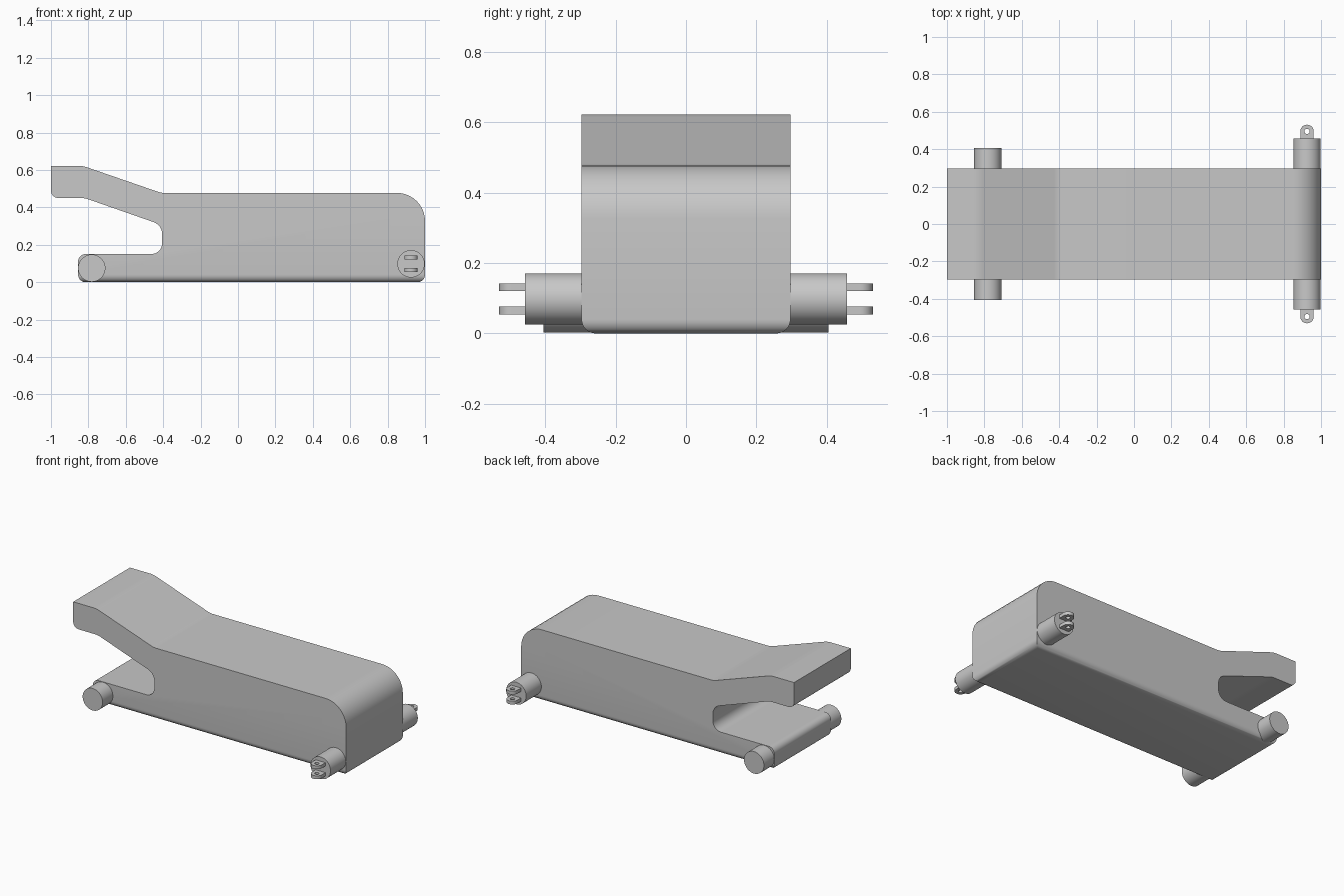
import bpy, bmesh, math
from mathutils import Vector, Matrix

if "Cube" in bpy.data.objects:
    bpy.data.objects.remove(bpy.data.objects["Cube"])

GREY = bpy.data.materials.new("plain_grey")
GREY.use_nodes = True
GREY.diffuse_color = (0.58, 0.58, 0.58, 1)
GREY.node_tree.nodes["Principled BSDF"].inputs["Base Color"].default_value = (0.58, 0.58, 0.58, 1)


def finish(obj):
    obj.data.materials.append(GREY)
    bpy.ops.object.select_all(action="DESELECT")
    obj.select_set(True)
    bpy.context.view_layer.objects.active = obj
    if obj.type == "CURVE":
        bpy.ops.object.convert(target="MESH")
    bpy.ops.object.shade_smooth_by_angle(angle=math.radians(35))


def link(name, data):
    obj = bpy.data.objects.new(name, data)
    bpy.context.collection.objects.link(obj)
    return obj


def bm_object(name, bm):
    mesh = bpy.data.meshes.new(name)
    bm.to_mesh(mesh)
    bm.free()
    finish(link(name, mesh))


def fillet(corners, steps=10):
    """Round each (x, z, radius) corner of a closed outline."""
    pts = [Vector((x, 0, z)) for x, z, r in corners]
    out = []
    for i, p in enumerate(pts):
        r = corners[i][2]
        if r == 0:
            out.append(p)
            continue
        a = (pts[i - 1] - p).normalized()
        b = (pts[(i + 1) % len(pts)] - p).normalized()
        half = a.angle(b) / 2
        centre = p + (a + b).normalized() * r / math.sin(half)
        start = (p + a * r / math.tan(half) - centre).normalized()
        end = (p + b * r / math.tan(half) - centre).normalized()
        out += [centre + r * start.slerp(end, k / steps).normalized()
                for k in range(steps + 1)]
    return out


# Main body: side profile extruded across the width, bottom rim rounded
HALF_WIDTH = 0.297
profile = fillet([
    (-1, 0.622, 0), (-0.83, 0.622, 0.15), (-0.41, 0.477, 0.12),
    (1, 0.477, 0.15), (1, 0, 0), (-0.855, 0, 0), (-0.855, 0.15, 0.04),
    (-0.405, 0.15, 0.06), (-0.405, 0.305, 0.07),
    (-0.82, 0.45, 0.12), (-1, 0.45, 0.04)])
bm = bmesh.new()
face = bm.faces.new([bm.verts.new(p - Vector((0, HALF_WIDTH, 0))) for p in profile])
ext = bmesh.ops.extrude_face_region(bm, geom=[face])
bmesh.ops.translate(bm, vec=(0, 2 * HALF_WIDTH, 0),
                    verts=[v for v in ext["geom"] if isinstance(v, bmesh.types.BMVert)])
bmesh.ops.recalc_face_normals(bm, faces=bm.faces)
rim = [e for e in bm.edges if all(v.co.z < 0.001 for v in e.verts)]
bmesh.ops.bevel(bm, geom=rim, offset=0.04, offset_type="OFFSET",
                segments=6, profile=0.5, affect="EDGES")
bm_object("body", bm)


def side_pin(name, x, z, radius, outer, side):
    inner = 0.2
    bm = bmesh.new()
    bmesh.ops.create_cone(bm, cap_ends=True, segments=48, radius1=radius,
                          radius2=radius, depth=outer - inner)
    bmesh.ops.transform(bm, verts=bm.verts, matrix=Matrix.Translation(
        (x, side * (inner + outer) / 2, z)) @ Matrix.Rotation(math.pi / 2, 4, "X"))
    bm_object(name, bm)


def lug(name, x, z, side):
    """Flat eyelet: rounded tongue with a round hole."""
    curve = bpy.data.curves.new(name, "CURVE")
    curve.dimensions = "2D"
    curve.fill_mode = "BOTH"
    curve.extrude = 0.011

    def ring(radius, n):
        return [(radius * math.cos(math.pi * k / n), 0.495 + radius * math.sin(math.pi * k / n))
                for k in range(2 * n)]
    tongue = [(0.036, 0.44)] + ring(0.036, 16)[:17] + [(-0.036, 0.44)]
    for outline in (tongue, ring(0.014, 12)):
        spline = curve.splines.new("POLY")
        spline.points.add(len(outline) - 1)
        for point, (px, py) in zip(spline.points, outline):
            point.co = (px, side * py, 0, 1)
        spline.use_cyclic_u = True
    obj = link(name, curve)
    obj.location = (x, 0, z)
    finish(obj)


# Pins and eyelets on both sides
for side, label in ((-1, "front"), (1, "back")):
    side_pin(label + "_toe_pin", -0.782, 0.075, 0.073, 0.405, side)
    side_pin(label + "_heel_pin", 0.925, 0.098, 0.073, 0.457, side)
    for z, level in ((0.065, "lower"), (0.131, "upper")):
        lug(f"{label}_{level}_eyelet", 0.925, z, side)
